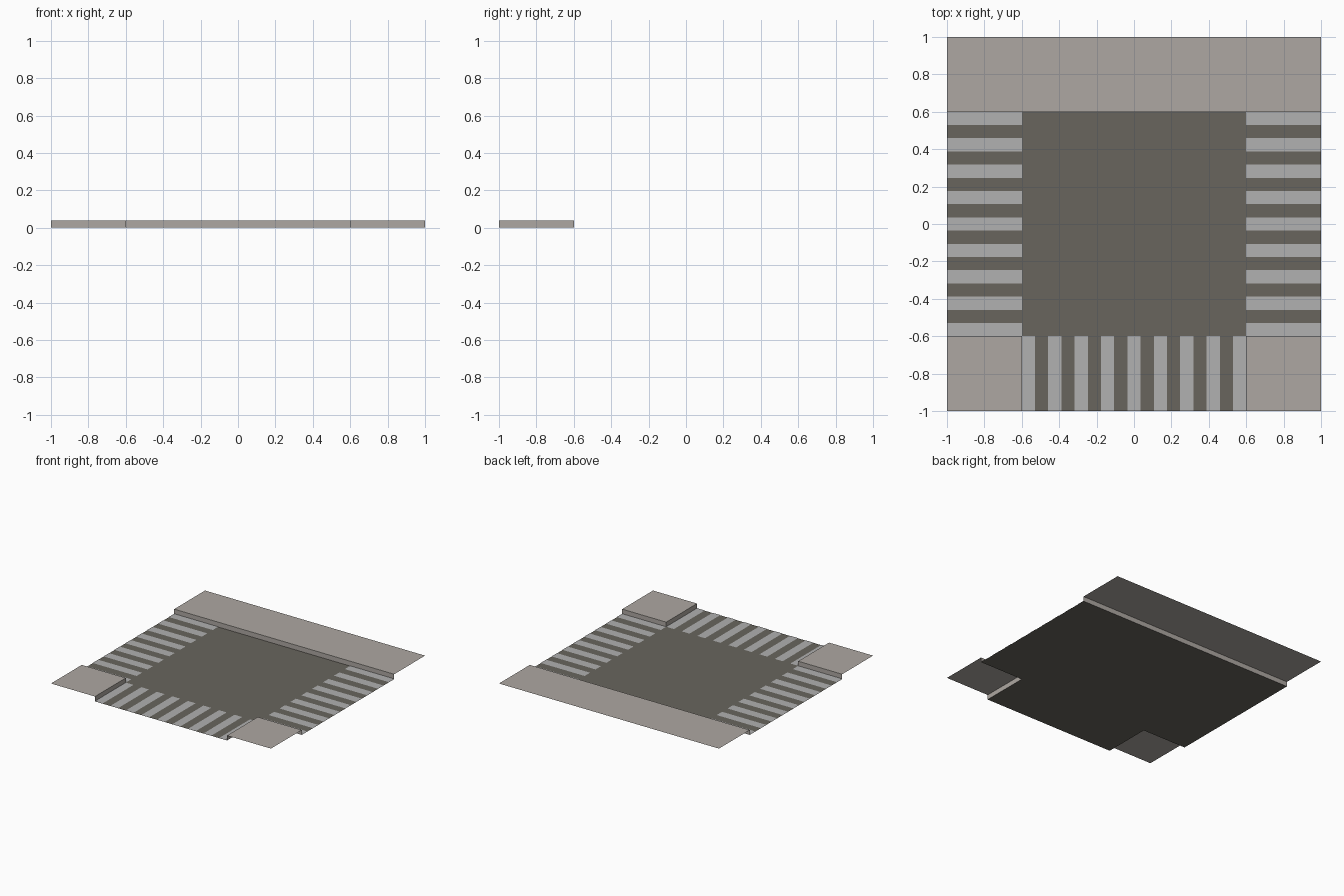
import bpy, bmesh

if "Cube" in bpy.data.objects:
    bpy.data.objects.remove(bpy.data.objects["Cube"])

ROAD_HALF, EDGE, KERB = 0.6, 1.0, 0.04
LIFT = 0.002          # paint height above the road
STRIPES = 9


def material(name, rgb):
    m = bpy.data.materials.new(name)
    m.diffuse_color = (*rgb, 1)
    m.use_nodes = True
    m.node_tree.nodes["Principled BSDF"].inputs["Base Color"].default_value = m.diffuse_color
    return m


def sheet(name, quads, mat):
    """Open surface made from quads, welded where they meet."""
    bm = bmesh.new()
    for quad in quads:
        bm.faces.new([bm.verts.new(p) for p in quad])
    bmesh.ops.remove_doubles(bm, verts=bm.verts, dist=1e-5)
    mesh = bpy.data.meshes.new(name)
    bm.to_mesh(mesh)
    bm.free()
    mesh.materials.append(mat)
    obj = bpy.data.objects.new(name, mesh)
    bpy.context.collection.objects.link(obj)
    return obj


def flat(x0, x1, y0, y1, z):
    return [(x0, y0, z), (x1, y0, z), (x1, y1, z), (x0, y1, z)]


def wall(a, b):
    """Kerb face from point a to b, facing right of the a-to-b direction."""
    return [(*a, 0), (*b, 0), (*b, KERB), (*a, KERB)]


asphalt = material("asphalt", (0.14, 0.13, 0.11))
paving = material("paving", (0.42, 0.39, 0.36))
paint = material("paint", (0.44, 0.44, 0.44))
R, E = ROAD_HALF, EDGE

# T-shaped road surface
sheet("road", [flat(-E, -R, -R, R, 0), flat(-R, R, -R, R, 0),
               flat(R, E, -R, R, 0), flat(-R, R, -E, -R, 0)], asphalt)

# Long pavement at the back with its kerb
sheet("back_pavement", [flat(-E, E, R, E, KERB), wall((-E, R), (E, R))], paving)

# Two front corner pavements, kerbed on both road sides
sheet("left_corner_pavement", [flat(-E, -R, -E, -R, KERB),
                               wall((-R, -E), (-R, -R)),
                               wall((-R, -R), (-E, -R))], paving)
sheet("right_corner_pavement", [flat(R, E, -E, -R, KERB),
                                wall((E, -R), (R, -R)),
                                wall((R, -R), (R, -E))], paving)

# Zebra crossings on the three arms
w = 2 * R / (2 * STRIPES - 1)
starts = [-R + 2 * w * i for i in range(STRIPES)]
sheet("left_crossing", [flat(-E, -R, s, s + w, LIFT) for s in starts], paint)
sheet("right_crossing", [flat(R, E, s, s + w, LIFT) for s in starts], paint)
sheet("front_crossing", [flat(s, s + w, -E, -R, LIFT) for s in starts], paint)
